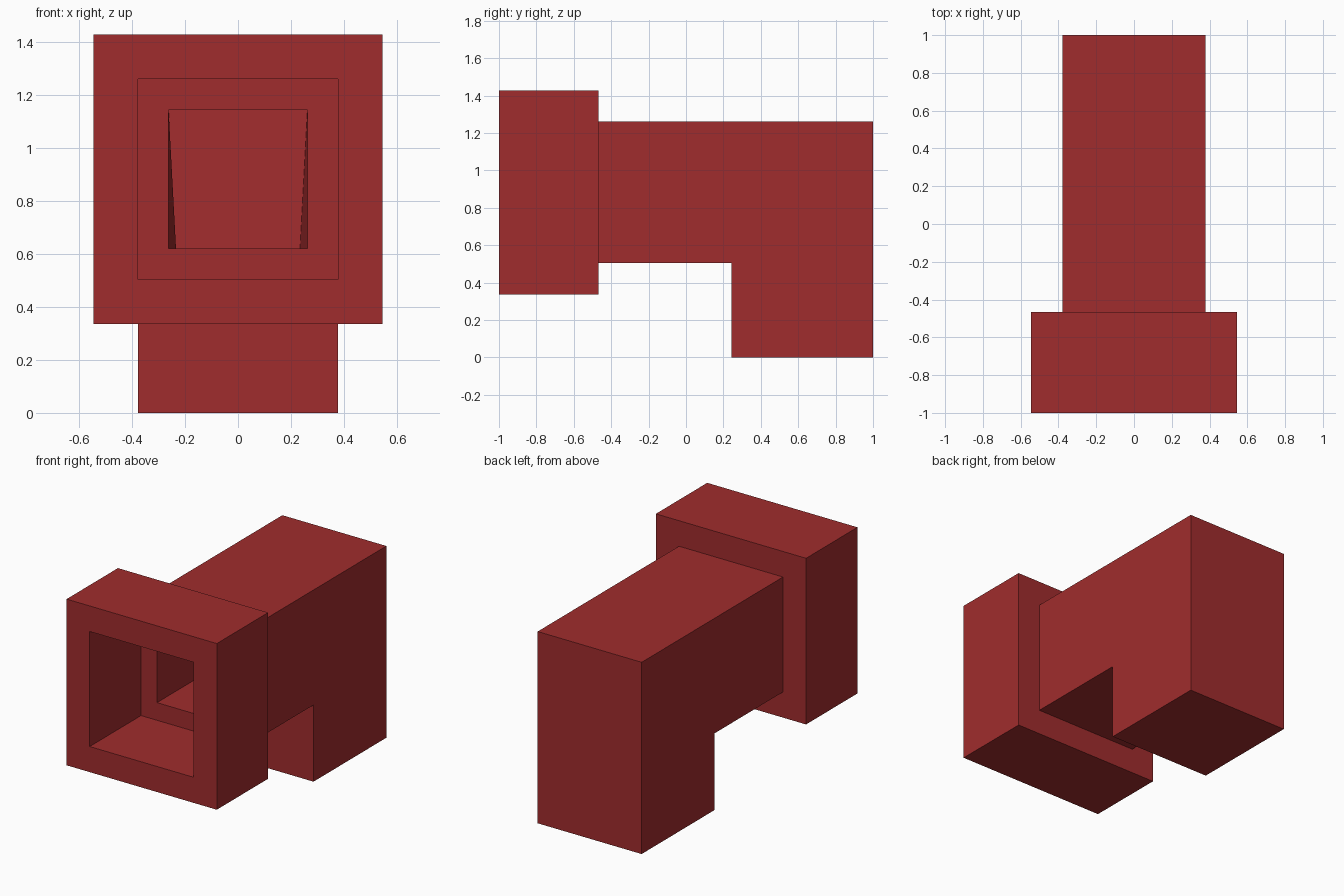
import bpy, bmesh

if "Cube" in bpy.data.objects:
    bpy.data.objects.remove(bpy.data.objects["Cube"])

red = bpy.data.materials.new("brick red")
red.diffuse_color = (0.352, 0.0252, 0.0262, 1)
red.use_nodes = True
red.node_tree.nodes["Principled BSDF"].inputs["Base Color"].default_value = red.diffuse_color


def ring(half, low, high):
    """Rectangle spanning +-half in x, between two (y, z) points."""
    return [(-half, *low), (half, *low), (half, *high), (-half, *high)]


def loft(name, rings, closed):
    """Skin consecutive rectangles; either close the loop or cap both ends."""
    bm = bmesh.new()
    loops = [[bm.verts.new(p) for p in r] for r in rings]
    pairs = list(zip(loops, loops[1:]))
    if closed:
        pairs.append((loops[-1], loops[0]))
    else:
        bm.faces.new(loops[0])
        bm.faces.new(loops[-1])
    for a, b in pairs:
        for i in range(4):
            j = (i + 1) % 4
            bm.faces.new((a[i], a[j], b[j], b[i]))
    bmesh.ops.recalc_face_normals(bm, faces=bm.faces)
    mesh = bpy.data.meshes.new(name)
    bm.to_mesh(mesh)
    bm.free()
    mesh.materials.append(red)
    obj = bpy.data.objects.new(name, mesh)
    bpy.context.collection.objects.link(obj)
    return obj


STEP = -0.467            # where the collar meets the elbow
CZ, CY = 0.882, 0.6225   # centre lines of horizontal and vertical arms
OUT, BORE, RIM = 0.378, 0.262, 0.546


def square(half, y):
    return ring(half, (y, CZ - half), (y, CZ + half))


def mitre(half):
    return ring(half, (CY - half, CZ - half), (CY + half, CZ + half))


def foot(half, z):
    return ring(half, (CY - half, z), (CY + half, z))


# Elbow pipe: outer skin, front rim, then tapering blind bore
loft("elbow_pipe", [
    foot(OUT, 0), mitre(OUT), square(OUT, STEP),
    square(BORE, STEP), mitre(BORE), foot(0.207, 0.115),
], closed=False)

# Wide collar around the mouth
loft("mouth_collar", [
    square(RIM, -1), square(RIM, STEP), square(OUT, STEP), square(OUT, -1),
], closed=True)
